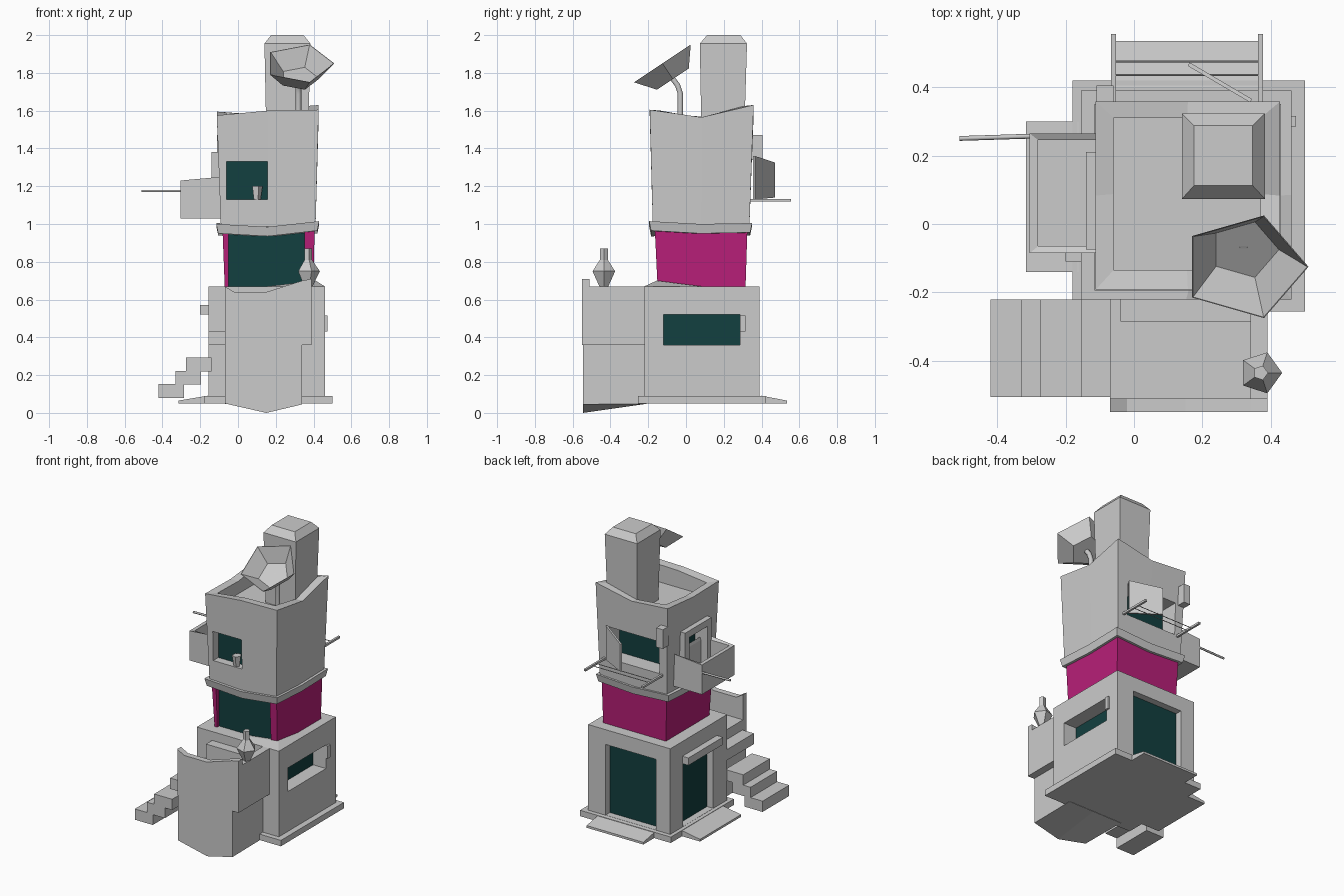
import bpy, bmesh, math
from mathutils import Vector

if "Cube" in bpy.data.objects:
    bpy.data.objects.remove(bpy.data.objects["Cube"])


def mat(name, col):
    m = bpy.data.materials.new(name)
    m.diffuse_color = (*col, 1)
    m.use_nodes = True
    m.node_tree.nodes["Principled BSDF"].inputs["Base Color"].default_value = m.diffuse_color
    return m


TEAL = mat("teal", (0.006, 0.05, 0.05))
PINK = mat("magenta", (0.48, 0.014, 0.19))


def finish(name, bm, m=None):
    bmesh.ops.recalc_face_normals(bm, faces=bm.faces)
    me = bpy.data.meshes.new(name)
    bm.to_mesh(me)
    bm.free()
    ob = bpy.data.objects.new(name, me)
    bpy.context.collection.objects.link(ob)
    if m:
        me.materials.append(m)
    return ob


def loft(name, rings, m=None):
    bm = bmesh.new()
    vs = [[bm.verts.new(p) for p in r] for r in rings]
    n = len(rings[0])
    for a, b in zip(vs, vs[1:]):
        for i in range(n):
            j = (i + 1) % n
            bm.faces.new((a[i], a[j], b[j], b[i]))
    bm.faces.new(vs[0])
    bm.faces.new(vs[-1])
    return finish(name, bm, m)


# 8-point rectangle ring; z is one height or 8 (front-left, counter-clockwise)
def ring(x0, x1, y0, y1, z):
    zs = z if isinstance(z, (list, tuple)) else [z] * 8
    xm, ym = (x0 + x1) / 2, (y0 + y1) / 2
    pts = [(x0, y0), (xm, y0), (x1, y0), (x1, ym), (x1, y1), (xm, y1), (x0, y1), (x0, ym)]
    return [(x, y, h) for (x, y), h in zip(pts, zs)]


def rect(x0, x1, y0, y1, z):
    return [(x0, y0, z), (x1, y0, z), (x1, y1, z), (x0, y1, z)]


def box(name, x0, x1, y0, y1, z0, z1, m=None):
    return loft(name, [rect(x0, x1, y0, y1, z0), rect(x0, x1, y0, y1, z1)], m)


def prism(name, pts, y0, y1):
    return loft(name, [[(x, y, z) for x, z in pts] for y in (y0, y1)])


def lathe(name, x, y, prof, n=5):
    return loft(name, [[(x + r * math.cos(2 * math.pi * i / n), y + r * math.sin(2 * math.pi * i / n), z)
                        for i in range(n)] for r, z in prof])


def rod(name, pts, r, res=1):
    cu = bpy.data.curves.new(name, 'CURVE')
    cu.dimensions = '3D'
    cu.bevel_depth, cu.bevel_resolution, cu.use_fill_caps = r, res, True
    s = cu.splines.new('POLY')
    s.points.add(len(pts) - 1)
    for p, c in zip(s.points, pts):
        p.co = (*c, 1)
    ob = bpy.data.objects.new(name, cu)
    bpy.context.collection.objects.link(ob)


def cut(ob, *b):
    c = box("cutter", *b)
    md = ob.modifiers.new("cut", 'BOOLEAN')
    md.operation, md.solver, md.object = 'DIFFERENCE', 'EXACT', c
    bpy.context.view_layer.objects.active = ob
    bpy.ops.object.modifier_apply(modifier=md.name)
    bpy.data.objects.remove(c)


# base slab and sloping doorsteps
box("base_slab", -.18, .5, -.255, .42, .05, .09)
loft("back_doorstep", [[(x, .4, .05), (x, .535, .05), (x, .535, .065), (x, .4, .091)] for x in (-.055, .37)])
loft("left_doorstep", [[(-.16, y, .05), (-.315, y, .05), (-.315, y, .065), (-.16, y, .091)] for y in (-.14, .30)])

# ground floor with openings
g = loft("ground_floor", [ring(-.155, .46, -.22, .39, .08), ring(-.155, .46, -.22, .39, .67),
                          ring(-.07, .41, -.155, .32, [.67, .67, .70, .67, .67, .67, .67, .67])])
cut(g, .36, .6, -.12, .285, .36, .52)
cut(g, -.05, .33, .34, .6, .091, .57)
cut(g, -.3, -.105, -.07, .255, .091, .56)
box("right_window", .355, .364, -.12, .285, .36, .52, TEAL)
box("back_door", -.05, .33, .335, .344, .09, .57, TEAL)
box("left_door", -.109, -.1, -.07, .255, .09, .56, TEAL)
box("window_latch", .44, .473, .285, .315, .43, .515)
box("door_awning", -.2, -.15, -.11, .26, .52, .57)

# entrance landing with parapet
land = prism("landing", [(-.07, .05), (.15, 0), (.34, .045), (.34, .36), (.34, .5), (-.07, .5)], -.545, -.21)
for v in land.data.vertices:
    if v.co.y > -.3 and v.co.z < .06:
        v.co.z = .048
prism("landing_front_wall", [(-.07, .36), (.39, .36), (.39, .71), (.34, .70), (.15, .64), (-.02, .64), (-.07, .67)],
      -.55, -.51)
box("landing_side_wall", .34, .39, -.52, -.21, .36, .67)
box("threshold", -.04, .355, -.285, -.21, .49, .61)

# stairs
for i, (x0, x1, z) in enumerate([(-.42, -.285, .08), (-.33, -.195, .15), (-.275, -.14, .22), (-.155, -.06, .36)]):
    box(f"stair_{i + 1}", x0, x1, -.505, -.22, z, z + .073)

# pot on the parapet
lathe("pot", .37, -.435, [(.025, .67), (.063, .75), (.022, .81), (.022, .87)])

# magenta middle floor
mid = loft("middle_floor", [ring(-.07, .4, -.15, .315, .66), ring(-.082, .405, -.165, .325, .97)], PINK)
cut(mid, -.05, .353, -.3, -.12, .6, 1.1)
box("front_glazing", -.05, .353, -.13, -.118, .66, .96, TEAL)

# wavy floor band
low = [.95, .935, .965, .95, .955, .94, .955, .94]
loft("floor_band", [ring(-.105, .42, -.185, .34, low),
                    ring(-.115, .43, -.195, .35, [z + .05 for z in low])])

# upper floor with parapet rim
top = [1.575, 1.6, 1.605, 1.565, 1.63, 1.575, 1.595, 1.57]
t = loft("upper_floor", [ring(-.09, .41, -.175, .335, .97), ring(-.112, .427, -.192, .358, top),
                         ring(-.06, .37, -.135, .31, [z - .005 for z in top]), ring(-.06, .37, -.135, .31, 1.48)])
cut(t, -.06, .155, -.3, -.12, 1.13, 1.33)
cut(t, -.04, .34, .22, .5, 1.13, 1.35)
cut(t, -.3, -.04, -.03, .165, 1.06, 1.34)
box("front_window", -.06, .155, -.125, -.116, 1.13, 1.33, TEAL)
box("back_window", -.04, .34, .215, .225, 1.13, 1.35, TEAL)
box("left_balcony_door", -.045, -.035, -.03, .165, 1.06, 1.34, TEAL)
lathe("sill_cup", .1, -.155, [(.02, 1.13), (.03, 1.2)])
box("corner_box", -.11, -.06, .34, .405, 1.34, 1.47)

# left balcony and door frame
loft("left_balcony", [rect(-.305, -.085, -.085, .265, 1.03),
                      [(-.305, -.085, 1.23), (-.085, -.085, 1.25), (-.085, .265, 1.25), (-.305, .265, 1.23)],
                      rect(-.28, -.09, -.065, .245, 1.23), rect(-.28, -.09, -.065, .245, 1.06)])
for nm, y0, y1, z0, z1 in (("left_jamb", .165, .21, 1.06, 1.34), ("right_jamb", -.075, -.03, 1.06, 1.34),
                           ("lintel", -.075, .21, 1.335, 1.38)):
    box("balcony_" + nm, -.14, -.09, y0, y1, z0, z1)
rod("flag_pole", [(-.51, .25, 1.175), (-.29, .257, 1.175)], .007)

# back drying rack and open shutter
for i, x in enumerate((-.06, .37)):
    box(f"rack_arm_{i + 1}", x - .007, x + .007, .32, .555, 1.118, 1.132)
for i, y in enumerate((.435, .475)):
    rod(f"rack_line_{i + 1}", [(-.06, y, 1.125), (.37, y, 1.125)], .003, 0)
loft("shutter", [[(.34, .355, 1.13), (.345, .365, 1.13), (.345, .365, 1.36), (.34, .355, 1.36)],
                 [(.157, .462, 1.14), (.163, .472, 1.14), (.163, .472, 1.325), (.157, .462, 1.325)]])

# chimney
loft("chimney", [rect(.15, .372, .082, .308, 1.47), rect(.14, .383, .073, .323, 1.955),
                 rect(.175, .347, .112, .288, 2.0)])

# five-sided dish on a bent pole
rim = [Vector(p) for p in ((.17, -.035, 1.91), (.38, .025, 1.95), (.51, -.125, 1.85),
                           (.38, -.275, 1.75), (.17, -.215, 1.79))]
c = sum(rim, Vector()) / 5
axis = Vector((0, .555, -.83))
back = [c + (p - c) * .56 + axis * .1 for p in rim]
inner = [c + (p - c) * .54 + axis * .09 for p in rim]
loft("dish", [back, rim, [c + (p - c) * .98 for p in rim], inner])
rod("dish_pole", [(.32, -.03, 1.47), (.32, -.03, 1.69), (.32, -.045, 1.735), (.32, -.075, 1.775)], .016)
